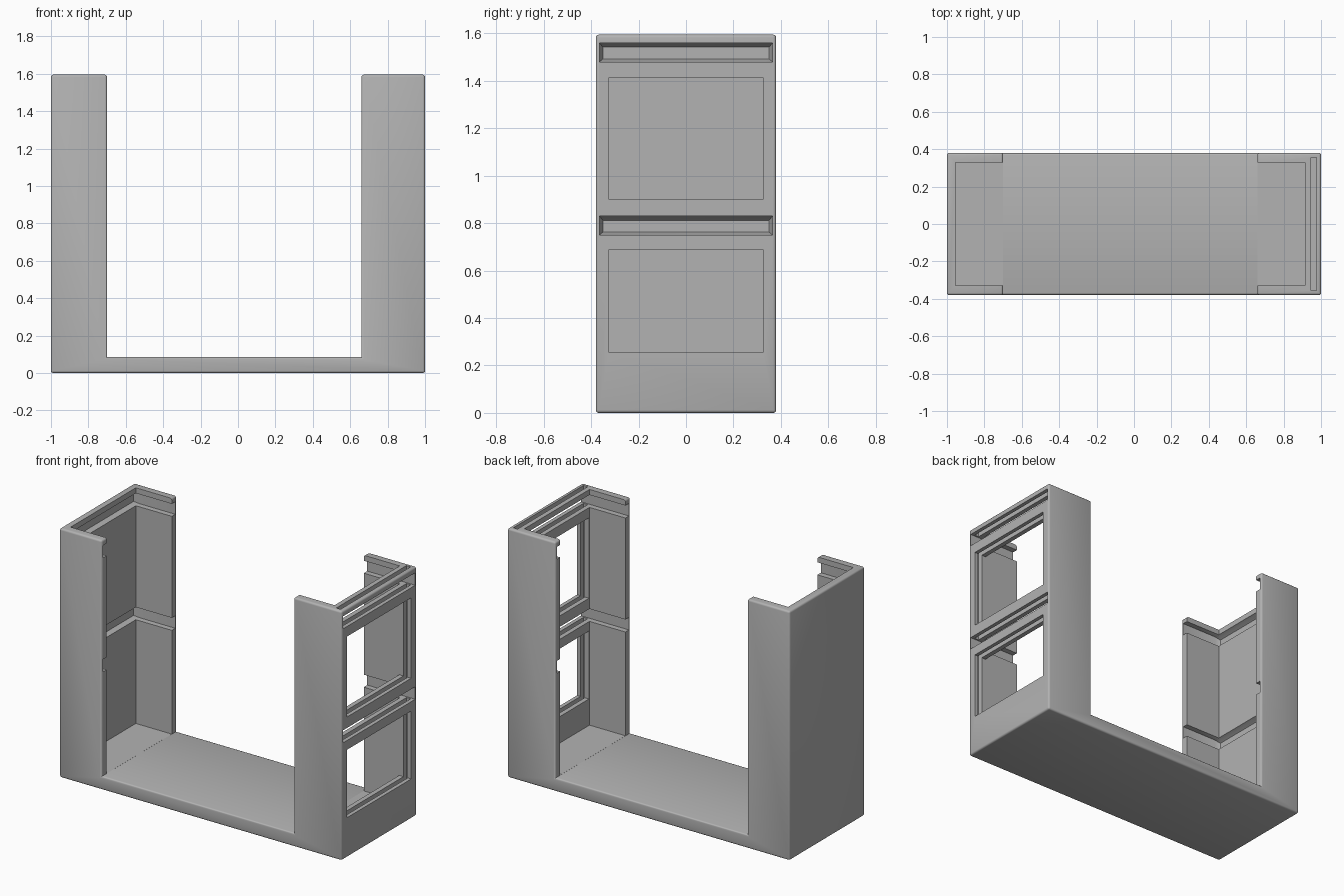
import bpy, bmesh

cube = bpy.data.objects.get("Cube")
if cube:
    bpy.data.objects.remove(cube, do_unlink=True)

grey = bpy.data.materials.new("light grey")
grey.use_nodes = True
colour = (0.45, 0.45, 0.45, 1)
grey.diffuse_color = colour
grey.node_tree.nodes["Principled BSDF"].inputs["Base Color"].default_value = colour

HALF_Y, TOP, FLOOR = 0.38, 1.595, 0.085


def add_object(name, bm):
    bmesh.ops.recalc_face_normals(bm, faces=bm.faces)
    mesh = bpy.data.meshes.new(name)
    bm.to_mesh(mesh)
    bm.free()
    mesh.materials.append(grey)
    obj = bpy.data.objects.new(name, mesh)
    bpy.context.collection.objects.link(obj)
    return obj


def box(bm, x0, x1, y, z0, z1):
    """Box symmetric about y = 0."""
    verts = bmesh.ops.create_cube(bm, size=1)["verts"]
    for v in verts:
        v.co.x = x1 if v.co.x > 0 else x0
        v.co.y = y if v.co.y > 0 else -y
        v.co.z = z1 if v.co.z > 0 else z0
    return verts


# Body: U profile extruded across the depth, with rounded outer edges
bm = bmesh.new()
profile = [(-1, 0), (1, 0), (1, TOP), (0.66, TOP), (0.66, FLOOR),
           (-0.70, FLOOR), (-0.70, TOP), (-1, TOP)]
face = bm.faces.new([bm.verts.new((x, -HALF_Y, z)) for x, z in profile])
new = bmesh.ops.extrude_face_region(bm, geom=[face])["geom"]
bmesh.ops.translate(bm, vec=(0, 2 * HALF_Y, 0),
                    verts=[g for g in new if isinstance(g, bmesh.types.BMVert)])
bmesh.ops.recalc_face_normals(bm, faces=bm.faces)
bm.normal_update()
bmesh.ops.bevel(bm, geom=[e for e in bm.edges if e.is_convex], offset=0.012,
                segments=3, profile=0.5, affect="EDGES")
body = add_object("end_frames_and_base", bm)


def cut(name, bm):
    cutter = add_object(name, bm)
    cutter.hide_render = True
    mod = body.modifiers.new(name, "BOOLEAN")
    mod.operation, mod.solver, mod.object = "DIFFERENCE", "EXACT", cutter
    bpy.context.view_layer.objects.active = body
    bpy.ops.object.modifier_apply(modifier=name)
    bpy.data.objects.remove(cutter, do_unlink=True)


# Hollow between the end walls, with an eased upper rim
bm = bmesh.new()
box(bm, -0.955, 0.915, 0.33, FLOOR + 0.0005, 2)
cut("hollow", bm)

# Narrow slot down the open end wall for a sliding panel
bm = bmesh.new()
box(bm, 0.945, 0.975, 0.355, 0.23, 2)
cut("panel_slot", bm)

# Two windows in the open end wall
for z0, z1 in ((0.255, 0.69), (0.90, 1.415)):
    bm = bmesh.new()
    box(bm, 0.8, 1.2, 0.325, z0, z1)
    cut("window", bm)

# Grooves around the inside that break through the open end wall
for z0, z1 in ((0.75, 0.83), (1.48, 1.56)):
    bm = bmesh.new()
    box(bm, -0.955, 1.2, 0.365, z0, z1)
    end = min(bm.faces, key=lambda f: f.calc_center_median().x)
    tip = bmesh.ops.extrude_face_region(bm, geom=[end])["geom"]
    bmesh.ops.delete(bm, geom=[end], context="FACES_ONLY")
    for v in (g for g in tip if isinstance(g, bmesh.types.BMVert)):
        v.co.x = -0.985
        v.co.y *= 0.96
        v.co.z += 0.012 if v.co.z < (z0 + z1) / 2 else -0.018
    cut("groove", bm)

# Shading
bpy.ops.object.select_all(action="DESELECT")
body.select_set(True)
bpy.context.view_layer.objects.active = body
bpy.ops.object.shade_smooth_by_angle(angle=0.6)
